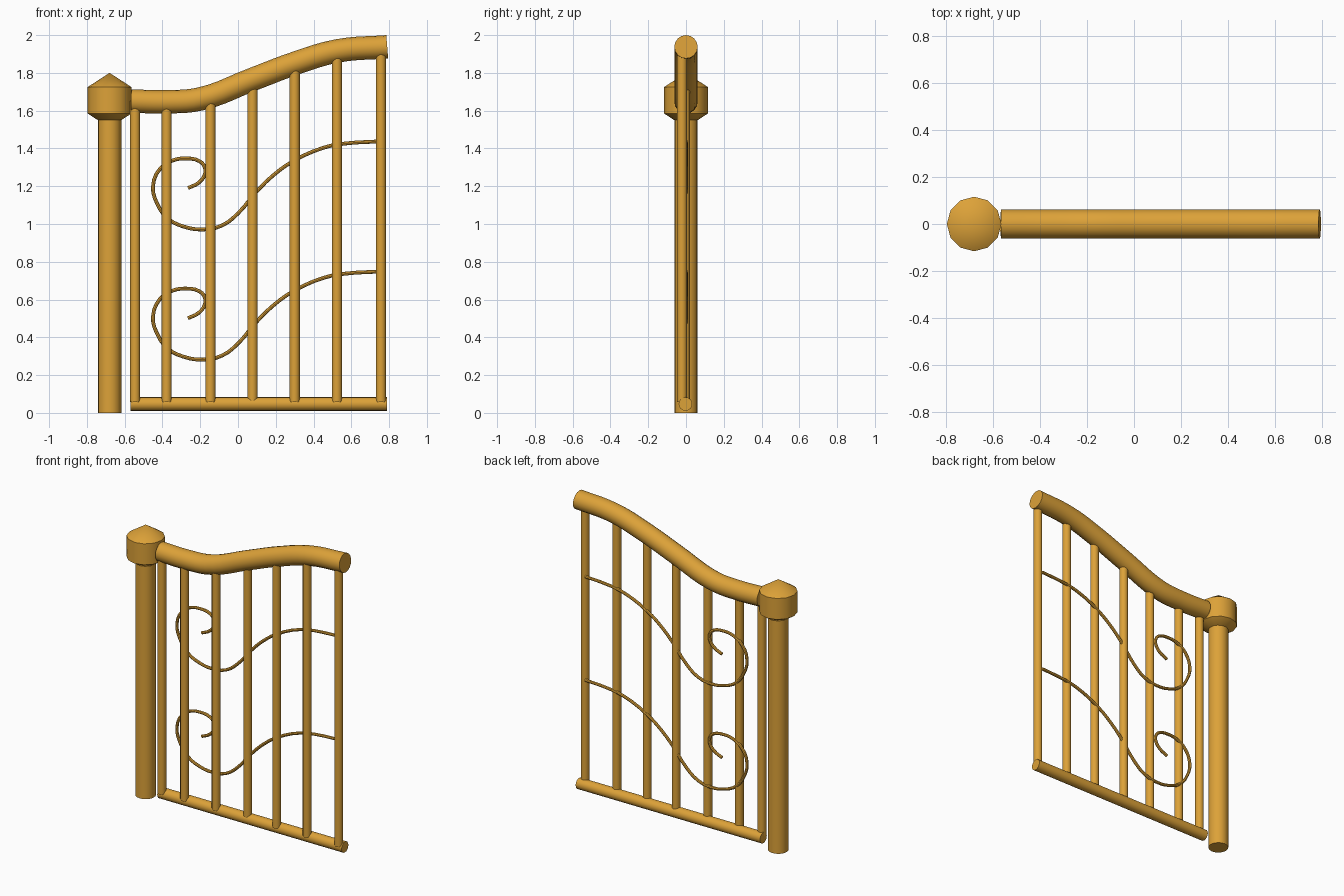
import bpy, bmesh, math

if "Cube" in bpy.data.objects:
    bpy.data.objects.remove(bpy.data.objects["Cube"])


def finish(obj):
    bpy.ops.object.select_all(action='DESELECT')
    obj.select_set(True)
    bpy.context.view_layer.objects.active = obj
    if obj.type == 'CURVE':
        bpy.ops.object.convert(target='MESH')
        obj = bpy.context.view_layer.objects.active
    bpy.ops.object.shade_smooth_by_angle(angle=math.radians(35))
    obj.data.materials.clear()
    obj.data.materials.append(gold)


def rod(name, start, length, radius, sides=16, axis='Z'):
    x, y, z = start
    if axis == 'Z':
        loc, rot = (x, y, z + length / 2), (0, 0, 0)
    else:
        loc, rot = (x + length / 2, y, z), (0, math.pi / 2, 0)
    bpy.ops.mesh.primitive_cylinder_add(vertices=sides, radius=radius, depth=length,
                                        location=loc, rotation=rot)
    obj = bpy.context.object
    obj.name = name
    finish(obj)


def tube(name, points, radius, y=0, dz=0, bevel=4, res=5):
    curve = bpy.data.curves.new(name, 'CURVE')
    curve.dimensions = '3D'
    curve.bevel_depth = radius
    curve.bevel_resolution = bevel
    curve.resolution_u = res
    curve.use_fill_caps = True
    s = curve.splines.new('BEZIER')
    s.bezier_points.add(len(points) - 1)
    for p, (x, z) in zip(s.bezier_points, points):
        p.co = (x, y, z + dz)
        p.handle_left_type = p.handle_right_type = 'AUTO'
    obj = bpy.data.objects.new(name, curve)
    bpy.context.collection.objects.link(obj)
    finish(obj)


def lathe(name, profile, x, sides):
    bm = bmesh.new()
    rings = [[bm.verts.new((x + r * math.cos(a), r * math.sin(a), z))
              for a in (2 * math.pi * i / sides for i in range(sides))]
             for r, z in profile[:-1]]
    apex = bm.verts.new((x, 0, profile[-1][1]))
    bm.faces.new(rings[0][::-1])
    for i in range(sides):
        j = (i + 1) % sides
        for a, b in zip(rings, rings[1:]):
            bm.faces.new((a[i], a[j], b[j], b[i]))
        bm.faces.new((rings[-1][i], rings[-1][j], apex))
    mesh = bpy.data.meshes.new(name)
    bm.to_mesh(mesh)
    bm.free()
    obj = bpy.data.objects.new(name, mesh)
    bpy.context.collection.objects.link(obj)
    finish(obj)


gold = bpy.data.materials.new("gold")
gold.diffuse_color = (0.72, 0.36, 0.04, 1)
gold.use_nodes = True
gold.node_tree.nodes["Principled BSDF"].inputs["Base Color"].default_value = gold.diffuse_color

# Post and its pointed cap
rod("post", (-0.68, 0, 0), 1.57, 0.062)
lathe("post_cap", [(0.062, 1.55), (0.116, 1.585), (0.116, 1.725), (0, 1.80)], -0.68, 12)

# Rails
tube("top_rail", [(-0.566, 1.651), (-0.38, 1.647), (-0.2, 1.662), (0.075, 1.765),
                  (0.3, 1.85), (0.53, 1.917), (0.79, 1.938)], 0.062, bevel=6)
rod("bottom_rail", (-0.568, -0.003, 0.047), 1.358, 0.036, axis='X')

# Upright bars: x, y, top height (ends hidden inside the top rail)
bars = [(-0.545, -0.021, 1.65), (-0.378, -0.021, 1.647), (-0.146, -0.021, 1.675),
        (0.077, -0.007, 1.765), (0.3, -0.021, 1.85), (0.524, -0.021, 1.915),
        (0.757, -0.021, 1.936)]
for i, (x, y, top) in enumerate(bars):
    rod(f"bar_{i + 1}", (x, y, 0.057), top - 0.057, 0.027, sides=12)

# Two matching scrolls
scroll = [(-0.265, 1.19), (-0.206, 1.22), (-0.175, 1.265), (-0.176, 1.30),
          (-0.203, 1.332), (-0.275, 1.347), (-0.35, 1.335), (-0.413, 1.292),
          (-0.45, 1.20), (-0.43, 1.112), (-0.37, 1.028), (-0.29, 0.987),
          (-0.185, 0.971), (-0.085, 0.992), (0, 1.056), (0.09, 1.162),
          (0.18, 1.252), (0.291, 1.332), (0.46, 1.406), (0.566, 1.426), (0.74, 1.437)]
for name, dz in (("upper_scroll", 0), ("lower_scroll", -0.689)):
    tube(name, scroll, 0.010, dz=dz, bevel=2, res=3)
